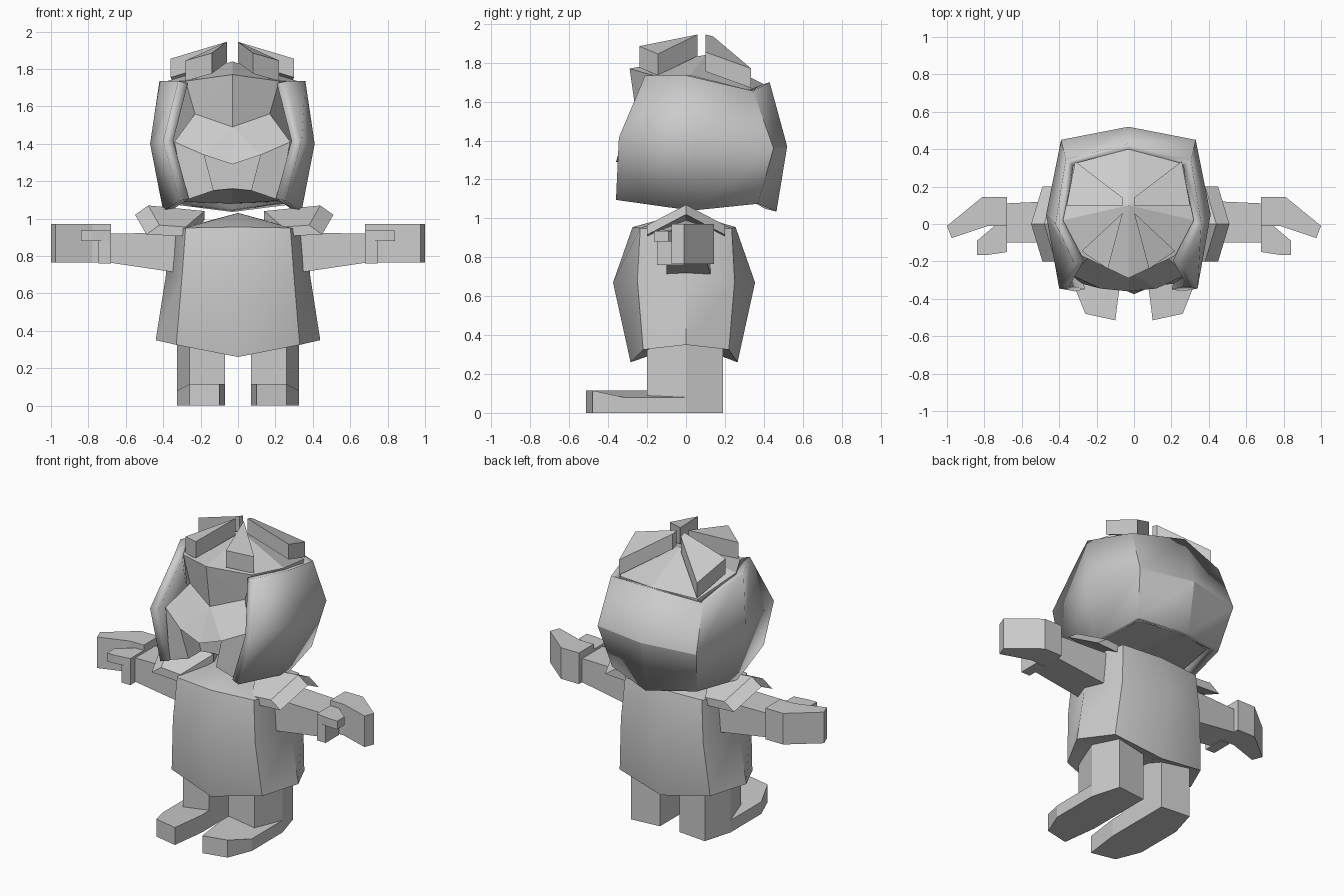
import bpy, bmesh, math

if "Cube" in bpy.data.objects:
    bpy.data.objects.remove(bpy.data.objects["Cube"])

grey = bpy.data.materials.new("plain_grey")
grey.diffuse_color = (0.6, 0.6, 0.6, 1)
grey.use_nodes = True
grey.node_tree.nodes["Principled BSDF"].inputs["Base Color"].default_value = grey.diffuse_color
HX = -0.03  # head centre line


def build(name, verts, faces, smooth=None, recalc=True):
    bm = bmesh.new()
    vs = [bm.verts.new(v) for v in verts]
    for f in faces:
        bm.faces.new([vs[i] for i in f])
    bmesh.ops.remove_doubles(bm, verts=bm.verts, dist=0.0005)
    if recalc:
        bmesh.ops.recalc_face_normals(bm, faces=bm.faces)
    me = bpy.data.meshes.new(name)
    bm.to_mesh(me)
    bm.free()
    me.materials.append(grey)
    ob = bpy.data.objects.new(name, me)
    bpy.context.collection.objects.link(ob)
    if smooth:
        bpy.ops.object.select_all(action='DESELECT')
        ob.select_set(True)
        bpy.context.view_layer.objects.active = ob
        bpy.ops.object.shade_smooth_by_angle(angle=math.radians(smooth))
    return ob


def loft(name, low, high, smooth=None):
    """Closed solid between two matching loops."""
    n = len(low)
    faces = [tuple(range(n))[::-1], tuple(range(n, 2 * n))]
    faces += [(i, (i + 1) % n, n + (i + 1) % n, n + i) for i in range(n)]
    return build(name, list(low) + list(high), faces, smooth)


def prism(name, s, plan, z0, z1):
    """Upright prism; z1 is one height or one per corner."""
    tops = z1 if isinstance(z1, list) else [z1] * len(plan)
    loft(name, [(s * x, y, z0) for x, y in plan],
         [(s * x, y, z) for (x, y), z in zip(plan, tops)])


# head shell: columns from the front edge round to the back centre
half = [
    [(.29, -.21, 1.735), (.37, -.345, 1.415), (.285, -.36, 1.095)],
    [(.39, 0, 1.735), (.44, .05, 1.40), (.37, .03, 1.04)],
    [(.335, .345, 1.655), (.36, .45, 1.36), (.31, .37, 1.075)],
    [(0, .43, 1.70), (0, .52, 1.37), (0, .465, 1.035)]]
cols = [[(HX - x, y, z) for x, y, z in c] for c in half]
cols += [[(HX + x, y, z) for x, y, z in c] for c in half[-2::-1]]
faces = [(3 * j + 3 + k + 1, 3 * j + k + 1, 3 * j + k, 3 * j + 3 + k)
         for j in range(6) for k in range(2)]
shell = build("head_shell", [v for c in cols for v in c], faces, 28, False)
sol = shell.modifiers.new("thickness", 'SOLIDIFY')
sol.thickness, sol.offset = 0.055, -1

# head core: crown, brow ridge, cheeks, mouth recess and underside
P = dict(
    top=(0, -.29, 1.77), temple=(.25, -.17, 1.735), eye=(.2, -.17, 1.56),
    bridge=(0, -.25, 1.49), cheek=(.31, -.27, 1.41), lip=(0, -.36, 1.29),
    mouth=(.15, -.345, 1.34), jaw=(.245, -.32, 1.1), chin=(.10, -.33, 1.15),
    lip_in=(0, -.2, 1.29), mouth_in=(.15, -.2, 1.34), chin_in=(.1, -.2, 1.15),
    mid_in=(0, -.2, 1.16), crown=(0, .1, 1.84), side=(.35, .02, 1.735),
    rear=(.285, .325, 1.66), back=(0, .40, 1.69), side_low=(.32, .03, 1.1),
    rear_low=(.26, .32, 1.09), back_low=(0, .40, 1.08))
core = ["top bridge eye", "top eye temple", "bridge cheek eye",
        "bridge lip mouth", "bridge mouth cheek", "cheek mouth chin jaw",
        "lip lip_in mouth_in mouth", "mouth mouth_in chin_in chin",
        "lip_in mid_in chin_in mouth_in", "top temple crown",
        "temple side crown", "side rear crown", "rear back crown",
        "temple eye cheek jaw side_low side", "side side_low rear_low rear",
        "rear rear_low back_low back",
        "mid_in chin_in chin jaw side_low rear_low back_low"]
names = list(P)
verts = [(HX + s * x, y, z) for s in (1, -1) for x, y, z in P.values()]
faces = []
for f in core:
    ids = [names.index(n) for n in f.split()]
    faces += [ids, [i + len(names) for i in ids[::-1]]]
build("head_core", verts, faces)

# four raised wedges of hair on the crown
for s, side in ((1, "right"), (-1, "left")):
    for name, pts, drop in (
            ("front_tuft", [(.03, .06, 1.945), (.25, -.145, 1.845),
                            (.11, -.24, 1.885)], .11),
            ("rear_tuft", [(.03, .10, 1.945), (.33, .10, 1.855),
                           (.285, .335, 1.77), (.03, .14, 1.935)], .10)):
        high = [(HX + s * x, y, z) for x, y, z in pts]
        loft(f"{name}_{side}", [(x, y, z - drop) for x, y, z in high], high)

# tunic: three eight-sided rings closed above and below
rings = [[(0, -.285, .26), (.33, -.22, .325), (.44, 0, .35)],
         [(0, -.375, .67), (.30, -.25, .68), (.385, 0, .70)],
         [(0, -.275, .955), (.28, -.235, .95), (.37, 0, .93)]]
verts = []
for f, c, r in rings:
    verts += [f, c, r, (c[0], -c[1], c[2]), (0, -f[1] - .02, f[2]),
              (-c[0], -c[1], c[2]), (-r[0], 0, r[2]), (-c[0], c[1], c[2])]
verts += [(0, 0, 1.03), (0, 0, .36)]
faces = []
for i in range(8):
    j = (i + 1) % 8
    faces += [(i, j, 8 + j, 8 + i), (8 + i, 8 + j, 16 + j, 16 + i),
              (16 + i, 16 + j, 24), (j, i, 25)]
build("tunic", verts, faces, 40)

for s, side in ((1, "right"), (-1, "left")):
    # folded shoulder flap
    flap = [(.26, -.2, .955), (.40, -.2, .965), (.46, 0, 1.07),
            (.40, .2, .965), (.26, .2, .955), (.16, 0, 1.04)]
    high = [(s * x - .02, y, z) for x, y, z in flap]
    low = [(s * (x + (.07 if i in (1, 2, 3) else 0)) - .02, y, z - .05)
           for i, (x, y, z) in enumerate(flap)]
    n = range(6)
    build(f"shoulder_flap_{side}", high + low,
          [(0, 1, 2, 5), (5, 2, 3, 4), (11, 8, 7, 6), (10, 9, 8, 11)]
          + [(i, (i + 1) % 6, 6 + (i + 1) % 6, 6 + i) for i in n])
    # arm
    loft(f"arm_{side}",
         [(s * .25, y, z) for y, z in
          ((-.10, .70), (.13, .70), (.13, .925), (-.10, .925))],
         [(s * .69, y, z) for y, z in
          ((-.10, .765), (.11, .765), (.11, .92), (-.10, .92))])
    # hand: bent fingers, palm edge and thumb
    prism(f"hand_{side}", s, [(.68, .145), (.81, .145), (1, -.01),
                              (.975, -.075), (.78, -.01), (.68, -.01)],
          .765, .97)
    prism(f"palm_{side}", s, [(.68, -.01), (.745, -.01), (.745, -.15),
                              (.68, -.15)], .76, .885)
    prism(f"thumb_{side}", s, [(.68, -.01), (.745, -.01), (.84, -.09),
                               (.84, -.165), (.78, -.165), (.68, -.15)],
          .88, .935)
    # leg and foot
    prism(f"leg_{side}", s, [(.07, -.2), (.26, -.2), (.325, 0),
                             (.27, .19), (.07, .17)], 0, .38)
    prism(f"foot_{side}", s, [(.07, -.28), (.10, -.515), (.26, -.48),
                              (.325, -.32), (.325, 0), (.07, 0)],
          0, [.115, .115, .115, .08, .08, .115])
